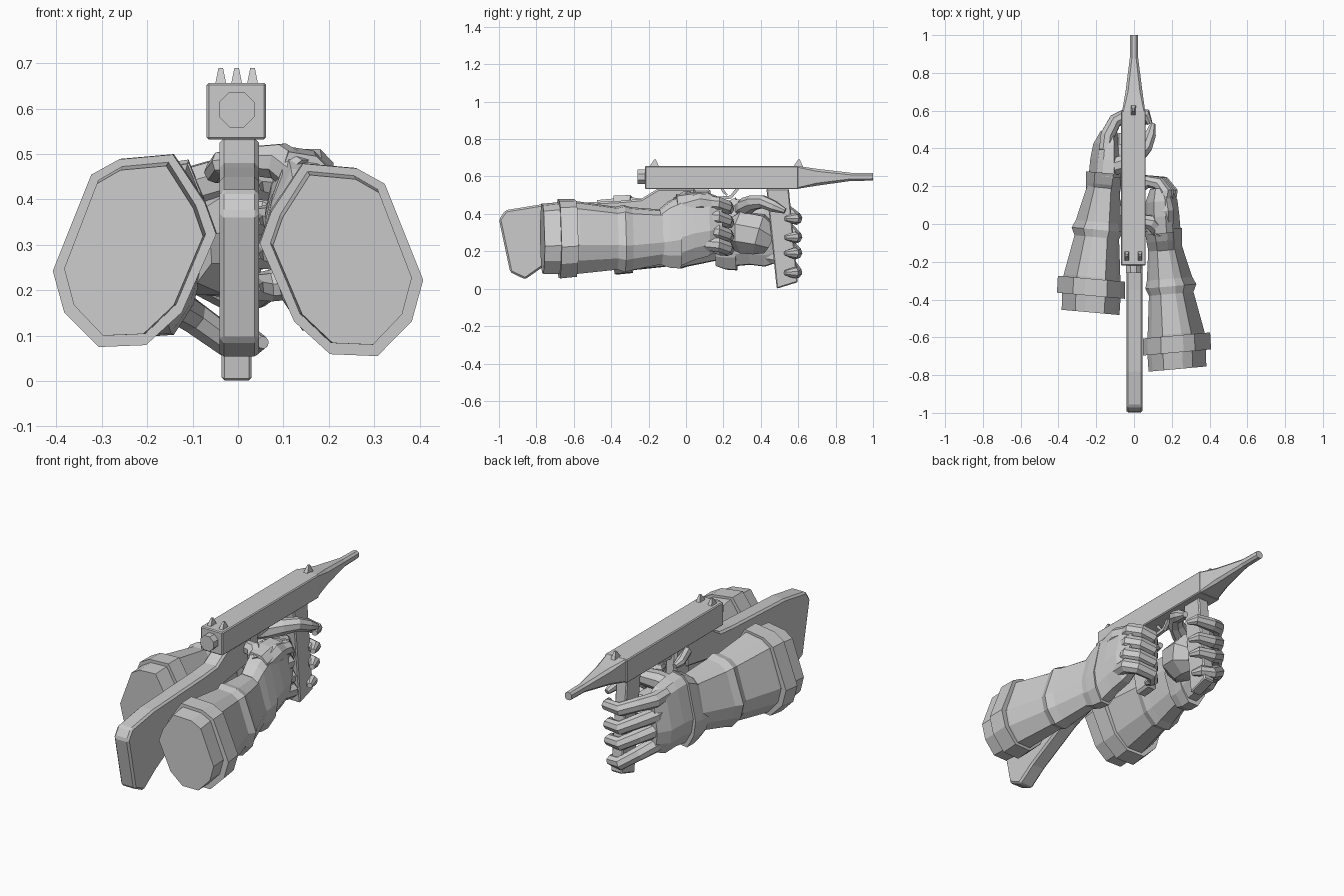
import bpy, bmesh, math
from mathutils import Vector


def loft(name, rings):
    """Skin a list of equal-length point rings and cap both ends."""
    bm = bmesh.new()
    vs = [[bm.verts.new(p) for p in r] for r in rings]
    n = len(rings[0])
    for a, b in zip(vs, vs[1:]):
        for i in range(n):
            j = (i + 1) % n
            bm.faces.new((a[i], a[j], b[j], b[i]))
    bm.faces.new(vs[0][::-1])
    bm.faces.new(vs[-1])
    bmesh.ops.recalc_face_normals(bm, faces=bm.faces)
    me = bpy.data.meshes.new(name)
    bm.to_mesh(me)
    bm.free()
    ob = bpy.data.objects.new(name, me)
    bpy.context.collection.objects.link(ob)
    return ob


def plate(name, profile, x0, x1, bevel):
    """Extrude a (y, z) profile across x, with chamfered edges."""
    ob = loft(name, [[(x, y, z) for y, z in profile] for x in (x0, x1)])
    m = ob.modifiers.new("chamfer", 'BEVEL')
    m.width, m.segments, m.limit_method = bevel, 1, 'ANGLE'
    return ob


def octagon(y, cx, cz, hx, hz, c):
    pts = [(1, 1 - c), (1 - c, 1), (c - 1, 1), (-1, 1 - c),
           (-1, c - 1), (c - 1, -1), (1 - c, -1), (1, c - 1)]
    return [(cx + px * hx, y, cz + pz * hz) for px, pz in pts]


def tube(name, pts, radii, sides=8):
    """Faceted tube following a path."""
    pts = [Vector(p) for p in pts]
    rings = []
    u = None
    for i, p in enumerate(pts):
        t = (pts[min(i + 1, len(pts) - 1)] - pts[max(i - 1, 0)]).normalized()
        u = u - t * u.dot(t) if u else t.cross(Vector((0, 0, 1)) if abs(t.z) < .9 else Vector((1, 0, 0)))
        u.normalize()
        v = t.cross(u)
        rings.append([p + (u * math.cos(a) + v * math.sin(a)) * radii[i]
                      for a in (2 * math.pi * (k + .5) / sides for k in range(sides))])
    return loft(name, rings)


# Receiver, rear knob and barrel
plate("receiver", [(-.22, .532), (-.22, .657), (.6, .657), (.6, .532)], -.069, .062, .005)
loft("rear_knob", [octagon(y, -.003, .598, .039, .039, .586) for y in (-.26, -.2)])
loft("barrel", [octagon(.59, -.002, .595, .062, .062, .1), octagon(.7, 0, .596, .045, .045, .3),
                octagon(.88, 0, .598, .022, .022, .5), octagon(1, 0, .598, .02, .02, .5)])

# Pointed sights
for name, x, y in (("rear_sight_left", -.038, -.17), ("rear_sight_right", .032, -.17), ("front_sight", -.003, .6)):
    loft(name, [[(x + a * w, y + c + b * d, z) for a, b in ((-1, -1), (1, -1), (1, 1), (-1, 1))]
                for z, w, d, c in ((.65, .013, .027, 0), (.69, .005, .005, .004))])

# Stock, pistol grip, foregrip, trigger
plate("stock", [(-1, .37), (-.965, .42), (-.78, .45), (-.35, .47), (-.24, .48), (-.15, .535), (.05, .535),
                (.05, .4), (-.2, .36), (-.5, .26), (-.76, .12), (-.86, .05), (-.94, .088)], -.041, .046, .01)
plate("pistol_grip", [(-.02, .535), (.13, .535), (.15, .19), (.05, .18)], -.033, .033, .012)
plate("foregrip", [(.43, .535), (.55, .535), (.598, .035), (.485, 0)], -.036, .03, .006)
tube("trigger_guard", [(0, .1, .5), (0, .14, .48), (0, .24, .49), (0, .28, .54)], [.012] * 4, 4)
tube("trigger", [(0, .19, .54), (0, .2, .52), (0, .22, .5)], [.01, .01, .006], 4)

# Cross-section shared by the whole forearm, leaning outward at the bottom
SECTION = [(-.47, 1), (.19, .95), (.53, .79), (1, -.21), (.86, -.64),
           (.44, -1), (-.14, -.98), (-.58, -.64), (-1, .17), (-.86, .5)]


def limb(name, side, dy, dz, rows):
    rings = []
    for y, cx, cz, hw, hh in rows:
        rings.append([(side * (cx + px * hw), y + dy + .09 * px * hw, cz + dz + pz * hh)
                      for px, pz in SECTION])
    return loft(name, rings)


FOREARM = [(-.768, .23, .267, .153, .187), (-.66, .225, .272, .155, .192), (-.58, .222, .274, .15, .194),
           (-.37, .197, .27, .118, .168), (-.33, .195, .268, .135, .18), (-.29, .188, .268, .12, .168),
           (-.09, .16, .28, .083, .14)]
BAND = [(-.68, .228, .267, .18, .212), (-.59, .225, .272, .178, .208)]
GLOVE_CUFF = [(-.14, .165, .278, .088, .148), (-.09, .161, .29, .094, .178), (-.03, .155, .303, .098, .195)]
PALM = {"right": [(-.05, .155, .31, .092, .195), (.04, .15, .335, .09, .182),
                  (.12, .145, .345, .085, .17), (.19, .14, .355, .055, .13)],
        "left": [(-.05, .15, .28, .09, .18), (.04, .145, .28, .086, .172),
                 (.12, .14, .268, .075, .17), (.19, .132, .262, .043, .14)]}

# Arms: the left one reaches further forward
for label, side, dy, dz in (("right", 1, 0, 0), ("left", -1, .3, .02)):
    limb(label + "_forearm", side, dy, dz, FOREARM)
    limb(label + "_sleeve_band", side, dy, dz, BAND)
    limb(label + "_glove_cuff", side, dy, dz if side > 0 else -.01, GLOVE_CUFF)
    limb(label + "_palm", side, dy, dz, PALM[label])

FINGER = [.038, .04, .037, .035, .03, .014]

# Right fingers curl around the pistol grip
for i, z in enumerate((.44, .365, .29, .22)):
    x = .01 * i
    tube(f"right_finger_{i + 1}", [(.155 + x, .1, z + .02), (.165 + x, .17, z + .015), (.13 + x, .215, z),
                                   (.07, .225, z - .01), (.03, .185, z - .015), (.035, .14, z - .015)], FINGER)
tube("right_thumb", [(.14, -.04, .45), (.09, .01, .485), (.03, .02, .485), (-.035, .05, .48),
                     (-.05, .12, .46), (-.045, .16, .45)], [.045, .042, .034, .028, .025, .014])
tube("right_knuckle_pad", [(.17, -.02, .44), (.16, .07, .46), (.15, .17, .45)], [.04, .055, .04])

# Left fingers wrap the front of the foregrip
for i, (z0, z1, x) in enumerate(((.42, .375, .085), (.34, .275, .075), (.26, .19, .07), (.18, .085, .055))):
    tube(f"left_finger_{i + 1}", [(-.15, .39, z0), (-.14, .47, z0 - .01), (-.1, .545, (z0 + z1) / 2 + .01),
                                  (-.02, .588, z1), (x - .02, .578, z1), (x, .53, z1)], FINGER)
tube("left_thumb", [(-.12, .3, .42), (-.05, .32, .44), (.02, .36, .46), (.065, .41, .465),
                    (.085, .47, .44), (.1, .53, .415)], [.05, .05, .042, .036, .032, .015])
tube("left_thumb_base", [(-.12, .24, .29), (-.07, .31, .3), (-.05, .39, .29), (-.06, .45, .26)],
     [.08, .12, .115, .08])
